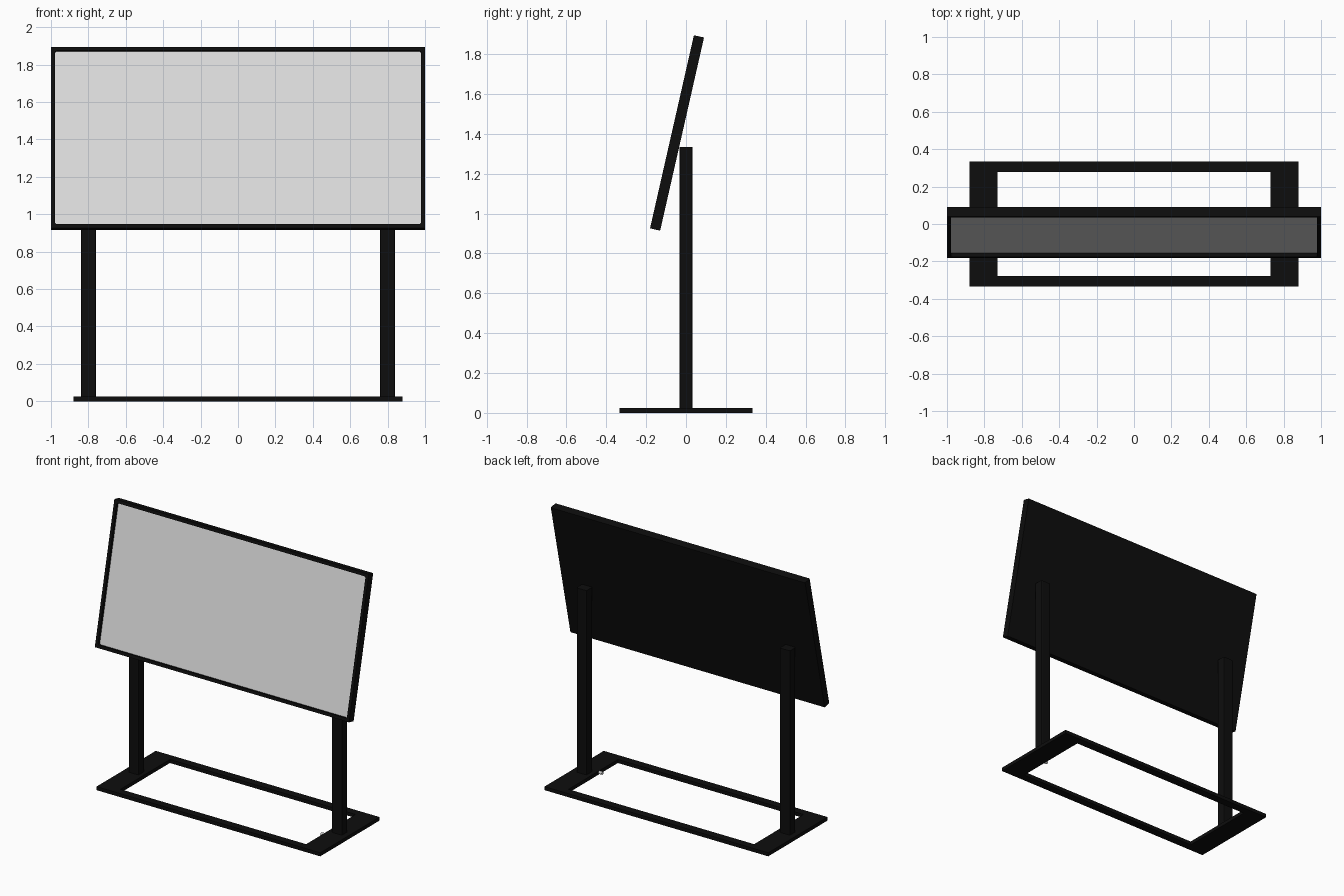
import bpy, bmesh, math
from mathutils import Matrix, Vector

if "Cube" in bpy.data.objects:
    bpy.data.objects.remove(bpy.data.objects["Cube"])


def material(name, rgb):
    m = bpy.data.materials.new(name)
    m.diffuse_color = (*rgb, 1)
    m.use_nodes = True
    m.node_tree.nodes["Principled BSDF"].inputs["Base Color"].default_value = m.diffuse_color
    return m


black = material("black metal", (0.004, 0.004, 0.004))
screen = material("light grey screen", (0.72, 0.72, 0.72))
plug_grey = material("plug grey", (0.6, 0.6, 0.6))


def finish(name, bm, *mats):
    bmesh.ops.recalc_face_normals(bm, faces=bm.faces)
    me = bpy.data.meshes.new(name)
    bm.to_mesh(me)
    bm.free()
    for m in mats:
        me.materials.append(m)
    ob = bpy.data.objects.new(name, me)
    bpy.context.collection.objects.link(ob)
    return ob


def box(size, loc=(0, 0, 0)):
    bm = bmesh.new()
    bmesh.ops.create_cube(bm, size=1, matrix=Matrix.Translation(loc) @ Matrix.Diagonal((*size, 1)))
    return bm


# Base: flat rectangular ring
bm = bmesh.new()
outer = [(-.88, -.333), (.88, -.333), (.88, .333), (-.88, .333)]
inner = [(-.73, -.277), (.73, -.277), (.73, .277), (-.73, .277)]
o = [bm.verts.new((x, y, 0)) for x, y in outer]
i = [bm.verts.new((x, y, 0)) for x, y in inner]
for a in range(4):
    b = (a + 1) % 4
    bm.faces.new((o[a], o[b], i[b], i[a]))
ring = bmesh.ops.extrude_face_region(bm, geom=bm.faces[:])["geom"]
bmesh.ops.translate(bm, vec=(0, 0, .025), verts=[v for v in ring if isinstance(v, bmesh.types.BMVert)])
finish("base_frame", bm, black)

# Posts with softened upright edges
for side, x in (("left", -.8), ("right", .8)):
    bm = box((.08, .066, 1.325), (x, 0, .6725))
    upright = [e for e in bm.edges if abs(e.verts[0].co.z - e.verts[1].co.z) > 1]
    bmesh.ops.bevel(bm, geom=upright, offset=.008, segments=2, profile=.5, affect='EDGES')
    finish(side + "_post", bm, black)

# Display: tilted slab with a recessed, round-cornered screen
bm = box((2, .052, .994))
front = min(bm.faces, key=lambda f: f.calc_center_median().y)
bmesh.ops.inset_region(bm, faces=[front], thickness=.03)
recess = bmesh.ops.extrude_face_region(bm, geom=[front])["geom"]
if front.is_valid:
    bmesh.ops.delete(bm, geom=[front], context='FACES_ONLY')
bmesh.ops.translate(bm, vec=(0, .02, 0), verts=[v for v in recess if isinstance(v, bmesh.types.BMVert)])
corners = [e for e in bm.edges
           if abs(abs(e.verts[0].co.y - e.verts[1].co.y) - .02) < .001
           and abs(e.verts[0].co.x) < .98 and abs(e.verts[1].co.x) < .98]
bmesh.ops.bevel(bm, geom=corners, offset=.012, segments=4, profile=.5, affect='EDGES')
for f in bm.faces:
    c = f.calc_center_median()
    if all(abs(v.co.y + .006) < .001 for v in f.verts):
        f.material_index = 1
display = finish("display_panel", bm, black, screen)
display.location = (0, -.045, 1.405)
display.rotation_euler.x = math.radians(-12.8)

# Small cable plug on the inner edge of the base
bm = bmesh.new()
bmesh.ops.create_cone(bm, cap_ends=True, segments=16, radius1=.011, radius2=.011, depth=.03,
                      matrix=Matrix.Translation((.72, -.07, .013)) @ Matrix.Rotation(math.pi / 2, 4, 'Y'))
finish("cable_plug", bm, plug_grey)
